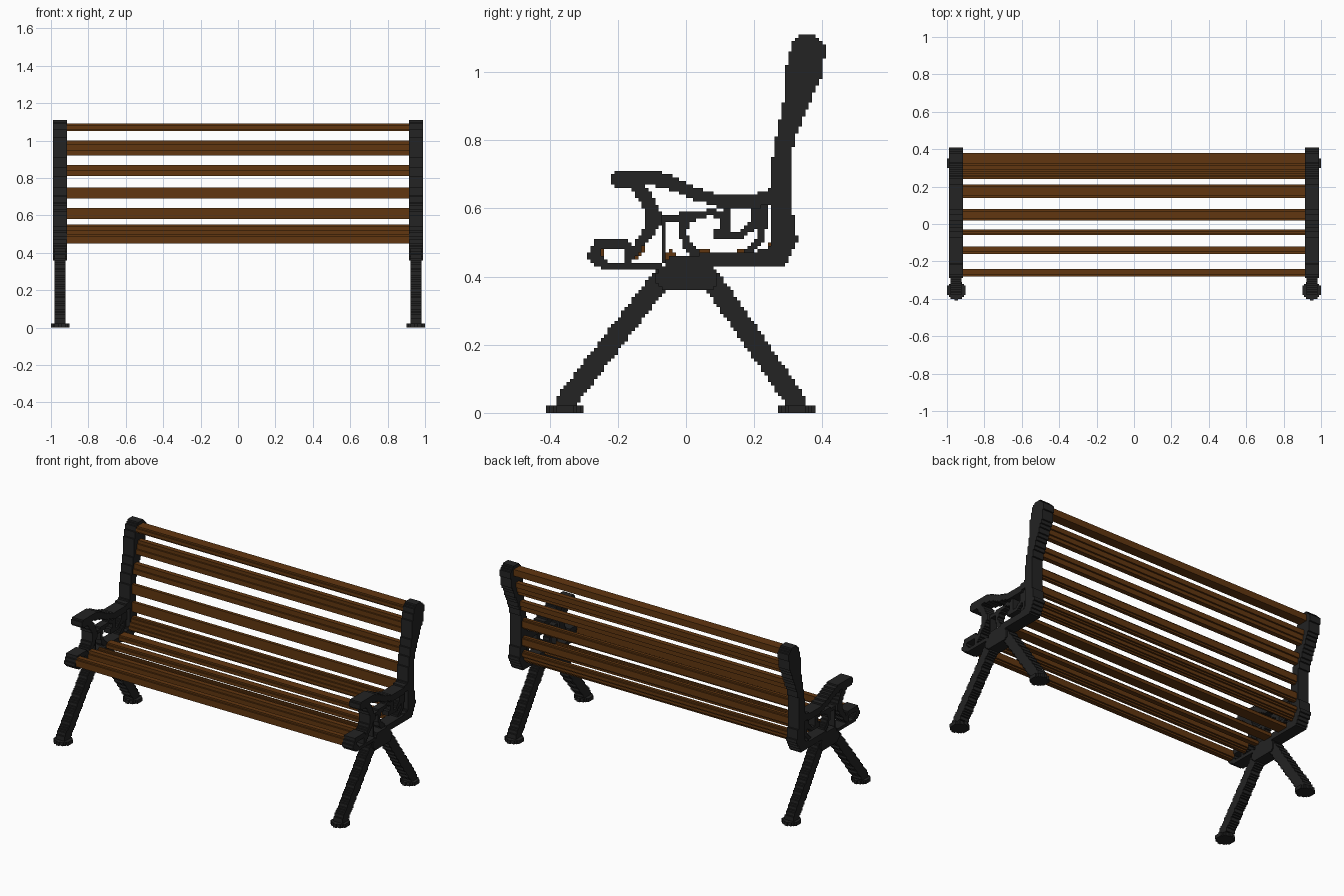
import bpy
import bmesh
import math
from mathutils import Vector

cube = bpy.data.objects.get("Cube")
if cube:
    bpy.data.objects.remove(cube, do_unlink=True)

CELL = 0.01


def material(name, rgb):
    m = bpy.data.materials.new(name)
    m.use_nodes = True
    m.diffuse_color = (*rgb, 1)
    bsdf = m.node_tree.nodes["Principled BSDF"]
    bsdf.inputs["Base Color"].default_value = (*rgb, 1)
    bsdf.inputs["Roughness"].default_value = 0.8
    return m


IRON = material("black iron", (0.017, 0.017, 0.017))
WOOD = material("brown wood", (0.12, 0.037, 0.005))


def stroke_cells(path, cells):
    """Add the grid cells covered by a path of (u, v, radius) points."""
    for (u0, v0, r0), (u1, v1, r1) in zip(path, path[1:]):
        a, d, r = Vector((u0, v0)), Vector((u1 - u0, v1 - v0)), max(r0, r1)
        for i in range(math.floor((min(u0, u1) - r) / CELL), math.ceil((max(u0, u1) + r) / CELL)):
            for j in range(math.floor((min(v0, v1) - r) / CELL), math.ceil((max(v0, v1) + r) / CELL)):
                p = Vector(((i + 0.5) * CELL, (j + 0.5) * CELL))
                t = max(0, min(1, (p - a).dot(d) / max(d.length_squared, 1e-9)))
                if (p - a - d * t).length <= max(r0 + (r1 - r0) * t, 0.0072):
                    cells.add((i, j))


def stepped_part(name, paths, w0, w1, mat, axis="x"):
    """Extrude stepped strokes from w0 to w1 along x (strokes in y, z) or z (strokes in x, y)."""
    cells = set()
    for path in paths:
        stroke_cells(path, cells)
    bm = bmesh.new()
    verts = {}

    def vert(i, j, w):
        if (i, j, w) not in verts:
            u, v = i * CELL, j * CELL
            verts[i, j, w] = bm.verts.new((w, u, v) if axis == "x" else (u, v, w))
        return verts[i, j, w]

    for i, j in sorted(cells):
        ring = [(i, j), (i + 1, j), (i + 1, j + 1), (i, j + 1)]
        bm.faces.new([vert(*c, w1) for c in ring])
        bm.faces.new([vert(*c, w0) for c in reversed(ring)])
        for k, (di, dj) in enumerate([(0, -1), (1, 0), (0, 1), (-1, 0)]):
            if (i + di, j + dj) not in cells:
                a, b = ring[k], ring[(k + 1) % 4]
                bm.faces.new([vert(*a, w0), vert(*b, w0), vert(*b, w1), vert(*a, w1)])
    mesh = bpy.data.meshes.new(name)
    bm.to_mesh(mesh)
    bm.free()
    mesh.materials.append(mat)
    obj = bpy.data.objects.new(name, mesh)
    bpy.context.collection.objects.link(obj)
    return obj


# Main iron side pieces: points are (y, z, radius)
back_post = [(0.357, 1.062, 0.05), (0.345, 1.0, 0.055), (0.32, 0.9, 0.036), (0.29, 0.8, 0.027),
             (0.279, 0.72, 0.028), (0.28, 0.6, 0.032), (0.286, 0.51, 0.04), (0.27, 0.458, 0.029),
             (0.18, 0.448, 0.019), (0.05, 0.448, 0.019)]
armrest = [(-0.198, 0.685, 0.024), (-0.1, 0.69, 0.022), (-0.03, 0.67, 0.02), (0.03, 0.642, 0.018),
           (0.1, 0.62, 0.018), (0.2, 0.622, 0.02), (0.28, 0.642, 0.025)]
arm_support = [(-0.15, 0.675, 0.022), (-0.11, 0.62, 0.02), (-0.09, 0.57, 0.024),
               (-0.115, 0.52, 0.016), (-0.165, 0.46, 0.012)]
front_curl = [(-0.17, 0.45, 0.01), (-0.17, 0.495, 0.01), (-0.262, 0.495, 0.012), (-0.266, 0.46, 0.021),
              (-0.24, 0.43, 0.013), (-0.08, 0.43, 0.014)]
hub_top = [(-0.02, 0.42, 0.045), (0.025, 0.42, 0.045)]
hub_base = [(-0.055, 0.395, 0.035), (0.06, 0.395, 0.035)]

# Thinner scrollwork below the armrest
scrolls = [
    [(-0.08, 0.57, 0.012), (0.02, 0.575, 0.012), (0.08, 0.59, 0.01), (0.115, 0.57, 0.013),
     (0.115, 0.53, 0.013), (0.09, 0.525, 0.014)],
    [(-0.065, 0.45, 0.007), (-0.065, 0.57, 0.007)],
    [(0.0, 0.575, 0.014), (-0.01, 0.53, 0.011), (0.005, 0.49, 0.012), (0.04, 0.45, 0.02)],
    [(0.21, 0.61, 0.015), (0.195, 0.545, 0.012), (0.15, 0.518, 0.01), (0.1, 0.523, 0.014)],
    [(0.225, 0.6, 0.014), (0.22, 0.51, 0.013), (0.17, 0.46, 0.012)],
    [(0.12, 0.62, 0.01), (0.115, 0.56, 0.01)],
]

# Splayed legs and their round feet
legs = [[(-0.075, 0.39, 0.03), (-0.355, 0.03, 0.03)], [(0.075, 0.39, 0.03), (0.325, 0.03, 0.03)]]
feet = {"front_foot": -0.355, "back_foot": 0.325}

for side, s in (("left", 1), ("right", -1)):
    def span(a, b):
        return (a, b) if s > 0 else (-b, -a)

    stepped_part(side + "_side_frame", [back_post, armrest, arm_support, front_curl, hub_top, hub_base],
                 *span(0.915, 0.99), IRON)
    stepped_part(side + "_scrollwork", scrolls, *span(0.93, 0.975), IRON)
    stepped_part(side + "_legs", legs, *span(0.922, 0.982), IRON)
    for name, y in feet.items():
        stepped_part(side + "_" + name, [[(s * 0.95, y - 0.001, 0.05), (s * 0.95, y + 0.001, 0.05)]],
                     0.0, 0.022, IRON, axis="z")

# Wooden slats: cross-section strokes in (y, z, radius)
back_slats = [
    [(0.33, 1.07, 0.02), (0.365, 1.07, 0.02)],
    [(0.325, 0.935, 0.015), (0.345, 0.985, 0.015)],
    [(0.295, 0.825, 0.015), (0.305, 0.855, 0.015)],
    [(0.28, 0.705, 0.015), (0.28, 0.74, 0.015)],
    [(0.28, 0.59, 0.015), (0.28, 0.625, 0.015)],
    [(0.255, 0.49, 0.016), (0.28, 0.53, 0.016)],
]
seat_slats = [
    [(0.155, 0.46, 0.015), (0.195, 0.46, 0.015)],
    [(0.035, 0.46, 0.015), (0.07, 0.46, 0.015)],
    [(-0.05, 0.46, 0.015), (-0.04, 0.46, 0.015)],
    [(-0.15, 0.465, 0.015), (-0.135, 0.485, 0.015)],
    [(-0.262, 0.465, 0.018), (-0.258, 0.485, 0.018)],
]
for group, slats in (("back_slat", back_slats), ("seat_slat", seat_slats)):
    for n, path in enumerate(slats, 1):
        stepped_part(f"{group}_{n}", [path], -0.92, 0.92, WOOD)
